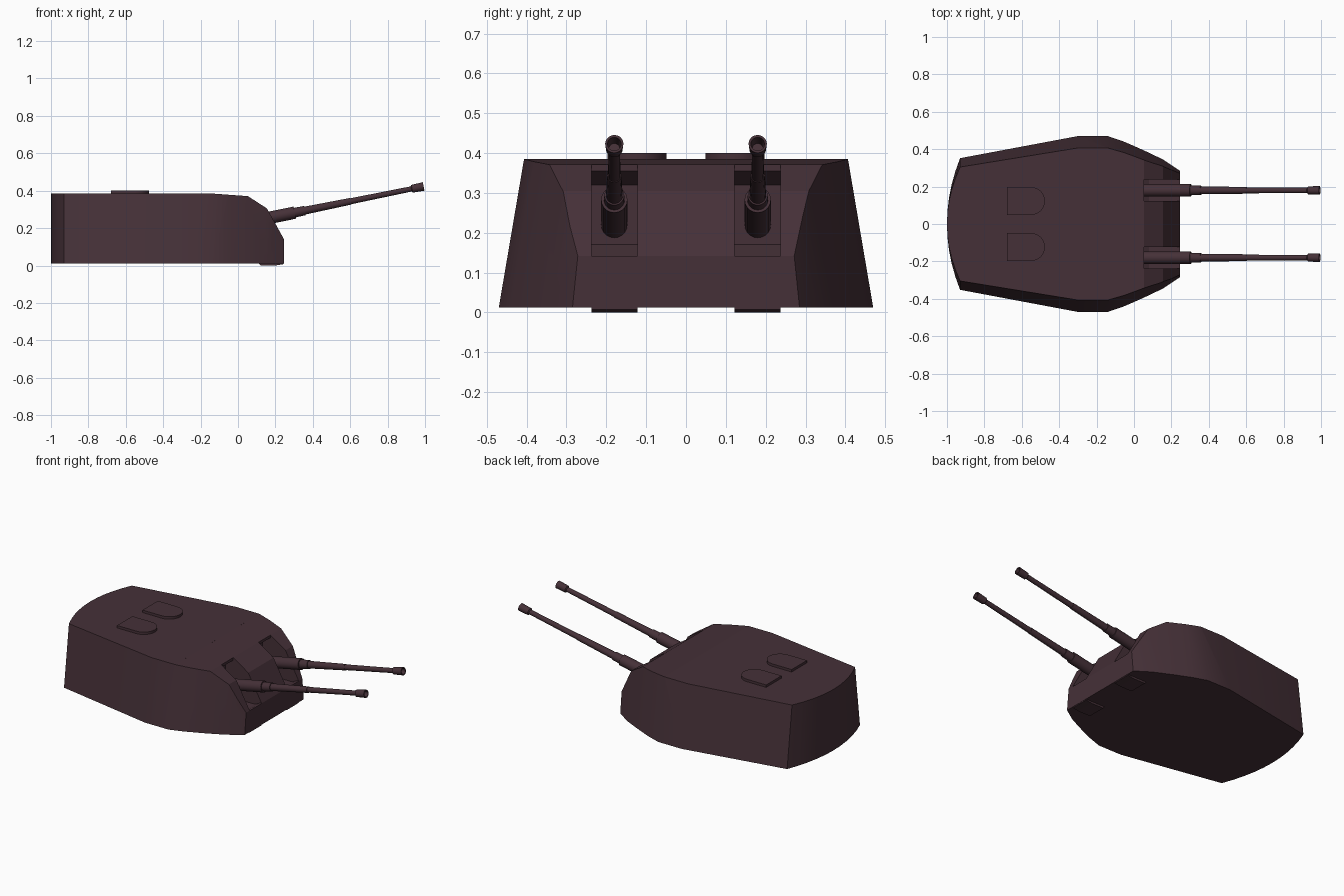
import bpy, bmesh, math
from mathutils import Vector, Matrix

if "Cube" in bpy.data.objects:
    bpy.data.objects.remove(bpy.data.objects["Cube"])

steel = bpy.data.materials.new("dark plum steel")
steel.diffuse_color = (0.060, 0.030, 0.039, 1)
steel.use_nodes = True
steel.node_tree.nodes["Principled BSDF"].inputs["Base Color"].default_value = steel.diffuse_color


def finish(name, bm, angle=25):
    bmesh.ops.recalc_face_normals(bm, faces=bm.faces[:])
    me = bpy.data.meshes.new(name)
    bm.to_mesh(me)
    bm.free()
    ob = bpy.data.objects.new(name, me)
    bpy.context.collection.objects.link(ob)
    me.materials.append(steel)
    smooth(ob, angle)
    return ob


def smooth(ob, angle):
    bpy.ops.object.select_all(action='DESELECT')
    ob.select_set(True)
    bpy.context.view_layer.objects.active = ob
    bpy.ops.object.shade_smooth_by_angle(angle=math.radians(angle))


def prism(name, low, high):
    """Solid between two matching outlines."""
    bm = bmesh.new()
    a = [bm.verts.new(p) for p in low]
    b = [bm.verts.new(p) for p in high]
    bm.faces.new(a)
    bm.faces.new(b[::-1])
    n = len(a)
    for i in range(n):
        j = (i + 1) % n
        bm.faces.new((a[i], a[j], b[j], b[i]))
    return finish(name, bm)


def side_prism(name, profile, y0, y1):
    return prism(name, [(x, y0, z) for x, z in profile], [(x, y1, z) for x, z in profile])


def cut(ob, tool, op):
    m = ob.modifiers.new("cut", 'BOOLEAN')
    m.object, m.operation, m.solver = tool, op, 'EXACT'
    bpy.ops.object.select_all(action='DESELECT')
    bpy.context.view_layer.objects.active = ob
    bpy.ops.object.modifier_apply(modifier=m.name)
    bpy.data.objects.remove(tool)


# Gunhouse: tapered plan outline with a curved rear
half = [(0.245, 0.285), (0.155, 0.345), (0.05, 0.395), (-0.05, 0.439), (-0.14, 0.47), (-0.30, 0.47)]
half += [(-1 + 0.07 * t * t, 0.352 * t) for t in (1, 0.8, 0.6, 0.4, 0.2)]
plan = half + [(-1, 0)] + [(x, -y) for x, y in half[::-1]]
Z0, Z1, TAPER = 0.012, 0.385, 0.865
body = prism("gunhouse", [(x, y, Z0) for x, y in plan],
             [(x, y * TAPER, Z1) for x, y in plan])

# Sloping roof and front profile
front = [(-1.2, -0.1), (0.245, -0.1), (0.245, 0.142), (0.155, 0.305), (0.053, 0.371),
         (-0.14, 0.3849), (-0.14, 0.5), (-1.2, 0.5)]
cut(body, side_prism("front_cutter", front, -0.7, 0.7), 'INTERSECT')

# Gun ports, hollowed back under the roof edge
port = [(0.053, 0.5), (0.053, 0.355), (0.0, 0.32), (0.0, 0.17), (0.08, 0.125),
        (0.20, 0.125), (0.235, 0.142), (0.4, 0.142), (0.4, 0.5)]
for s in (-1, 1):
    cut(body, side_prism("port_cutter", port, s * 0.122, s * 0.237), 'DIFFERENCE')
smooth(body, 25)


def gun(name, y):
    """Lathed gun: sleeve, collar, stepped barrel, open muzzle (distance, radius)."""
    steps = [(-0.08, 0), (-0.08, 0.033), (0.31, 0.033), (0.31, 0.026), (0.365, 0.025),
             (0.365, 0.021), (0.615, 0.018), (0.615, 0.016), (0.945, 0.014),
             (0.95, 0.021), (1.013, 0.023), (1.013, 0.017), (0.95, 0.014), (0.95, 0)]
    bm = bmesh.new()
    vs = [bm.verts.new((d, 0, r)) for d, r in steps]
    es = [bm.edges.new(p) for p in zip(vs, vs[1:])]
    bmesh.ops.spin(bm, geom=vs + es, cent=(0, 0, 0), axis=(1, 0, 0),
                   angle=math.tau, steps=20, use_merge=True)
    bmesh.ops.remove_doubles(bm, verts=bm.verts[:], dist=0.0002)
    bm.transform(Matrix.Translation((0, y, 0.221)) @ Matrix.Rotation(math.radians(-11.5), 4, 'Y'))
    return finish(name, bm, 35)


for s, side in ((-1, "right"), (1, "left")):
    gun(side + "_gun", s * 0.18)

    # Lower lip of the gun shield showing beneath the floor
    lip = [(0.11, 0.014), (0.12, 0.0), (0.2, 0.0), (0.243, 0.007), (0.243, 0.014)]
    side_prism(side + "_shield_lip", lip, s * 0.122, s * 0.237)

    # Roof hatch with one rounded end
    r, yc = 0.074, s * 0.123
    shape = [(-0.68, yc - r), *[(-0.55 + r * math.cos(a), yc + r * math.sin(a))
             for a in (math.pi * (i / 12 - 0.5) for i in range(13))], (-0.68, yc + r)]
    prism(side + "_hatch", [(x, y, 0.38) for x, y in shape], [(x, y, 0.4) for x, y in shape])
